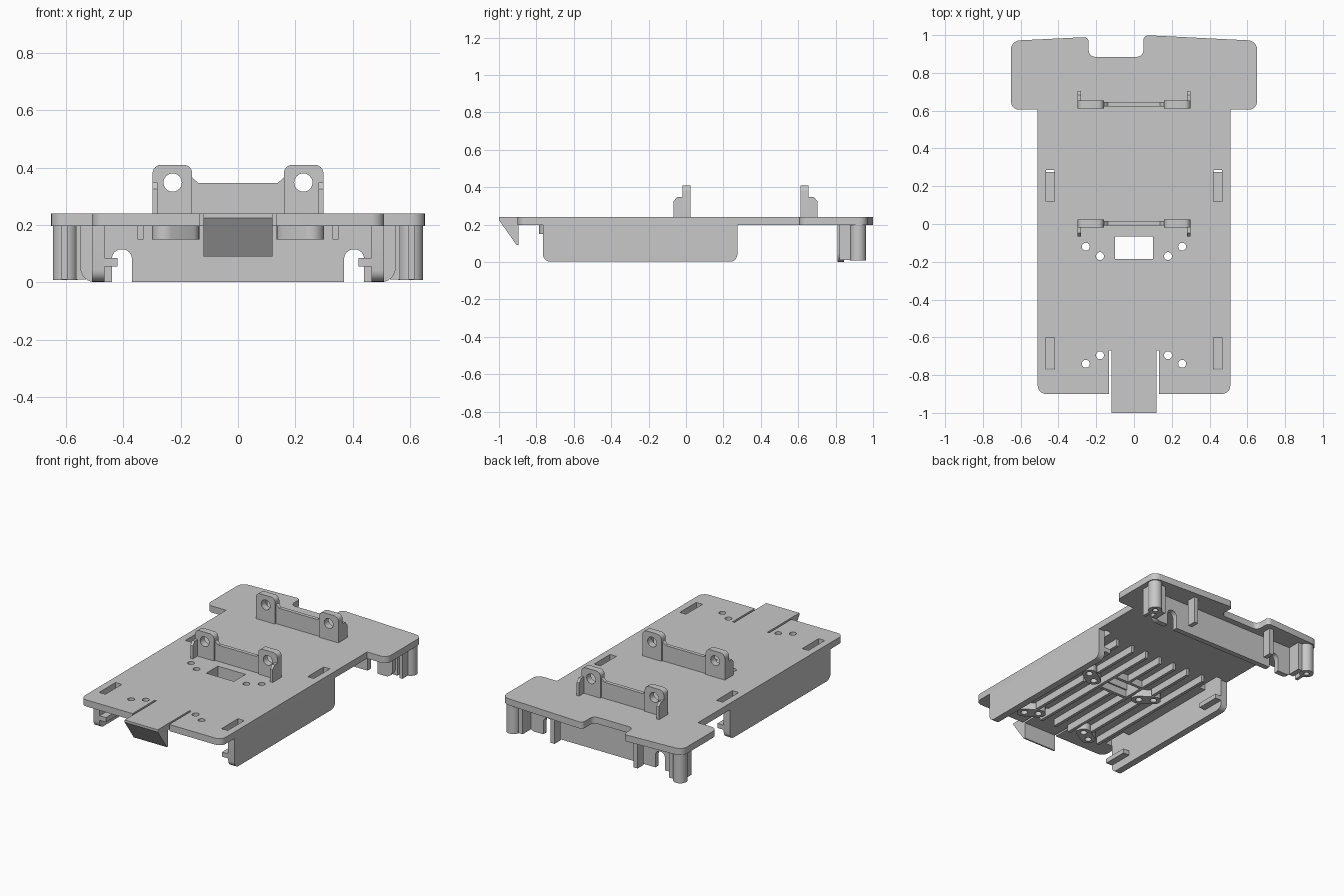
import bpy, bmesh, math
from mathutils import Vector

if "Cube" in bpy.data.objects:
    bpy.data.objects.remove(bpy.data.objects["Cube"])

grey = bpy.data.materials.new("light_grey")
grey.use_nodes = True
grey.diffuse_color = (0.58, 0.58, 0.58, 1)
grey.node_tree.nodes["Principled BSDF"].inputs["Base Color"].default_value = (0.58, 0.58, 0.58, 1)


def rounded(points, steps=6):
    """Closed outline from (u, v[, radius]) corners, with arcs at the corners."""
    out = []
    for i, p in enumerate(points):
        c = Vector(p[:2])
        r = p[2] if len(p) > 2 else 0
        if r == 0:
            out.append(c)
            continue
        a = (Vector(points[i - 1][:2]) - c).normalized()
        b = (Vector(points[(i + 1) % len(points)][:2]) - c).normalized()
        half = math.acos(max(-1, min(1, a.dot(b)))) / 2
        mid = c + (a + b).normalized() * r / math.sin(half)
        start, end = (c + d * r / math.tan(half) - mid for d in (a, b))
        t0 = math.atan2(start.y, start.x)
        turn = math.remainder(math.atan2(end.y, end.x) - t0, math.tau)
        out += [mid + Vector((math.cos(t0 + turn * k / steps), math.sin(t0 + turn * k / steps))) * r
                for k in range(steps + 1)]
    return out


def circle(u, v, r, n=24):
    return [Vector((u + r * math.cos(t * math.tau / n), v + r * math.sin(t * math.tau / n)))
            for t in range(n)]


def rect(u0, u1, v0, v1):
    return [(u0, v0), (u1, v0), (u1, v1), (u0, v1)]


def capsule(p, q, r):
    p, q = Vector(p), Vector(q)
    d = (q - p).normalized() * r
    n = Vector((-d.y, d.x))
    corners = [p - d + n, p - d - n, q + d - n, q + d + n]
    return rounded([(c.x, c.y, r * 0.99) for c in corners])


AXES = {"x": lambda u, v, w: (w, u, v),
        "y": lambda u, v, w: (u, w, v),
        "z": lambda u, v, w: (u, v, w)}


def slab(name, loops, axis, low, high):
    """Extrude a filled outline (later loops are holes) along an axis."""
    curve = bpy.data.curves.new(name, "CURVE")
    curve.dimensions, curve.fill_mode = "2D", "BOTH"
    curve.extrude = (high - low) / 2
    for loop in loops:
        s = curve.splines.new("POLY")
        s.points.add(len(loop) - 1)
        for pt, c in zip(s.points, loop):
            pt.co = (c[0], c[1], 0, 1)
        s.use_cyclic_u = True
    tmp = bpy.data.objects.new(name + "_outline", curve)
    bpy.context.collection.objects.link(tmp)
    dg = bpy.context.evaluated_depsgraph_get()
    mesh = bpy.data.meshes.new_from_object(tmp.evaluated_get(dg))
    bpy.data.objects.remove(tmp)
    bm = bmesh.new()
    bm.from_mesh(mesh)
    bmesh.ops.remove_doubles(bm, verts=bm.verts, dist=0.0002)
    for v in bm.verts:
        v.co = AXES[axis](v.co.x, v.co.y, v.co.z + (low + high) / 2)
    bmesh.ops.recalc_face_normals(bm, faces=bm.faces)
    bm.to_mesh(mesh)
    bm.free()
    mesh.materials.clear()
    mesh.materials.append(grey)
    obj = bpy.data.objects.new(name, mesh)
    bpy.context.collection.objects.link(obj)
    bpy.ops.object.select_all(action="DESELECT")
    obj.select_set(True)
    bpy.context.view_layer.objects.active = obj
    bpy.ops.object.shade_smooth_by_angle(angle=math.radians(35))


BOTTOM, TOP = 0.197, 0.24
RIB = 0.15
SIDES = (("left", 1), ("right", -1))
screw_pairs = [((s * 0.255, y0), (s * 0.18, y1))
               for s in (1, -1) for y0, y1 in ((-0.74, -0.695), (-0.12, -0.17))]

# Main plate with wide head, sprung tongue, slots and holes
outline = rounded([
    (0.51, -0.9, 0.045), (0.51, 0.605), (0.652, 0.605, 0.045), (0.652, 0.97, 0.05),
    (0.05, 1.0, 0.025), (0.05, 0.885, 0.035), (-0.24, 0.885, 0.035), (-0.24, 0.99, 0.025),
    (-0.652, 0.97, 0.05), (-0.652, 0.605, 0.045), (-0.51, 0.605), (-0.51, -0.9, 0.045),
    (-0.133, -0.9), (-0.133, -0.67), (-0.12, -0.67), (-0.12, -0.9),
    (0.12, -0.9), (0.12, -0.67), (0.133, -0.67), (0.133, -0.9)])
holes = [rect(-0.1, 0.1, -0.185, -0.065)]
for s in (1, -1):
    u0, u1 = sorted((s * 0.42, s * 0.465))
    holes += [rect(u0, u1, 0.12, 0.285), rect(u0, u1, -0.77, -0.6)]
holes += [circle(*p, 0.021) for pair in screw_pairs for p in pair]
slab("main_plate", [outline] + holes, "z", BOTTOM, TOP)

# Latch wedge at the tip of the tongue
slab("latch_wedge", [[(-1, TOP), (-1, 0.225), (-0.905, 0.09), (-0.895, 0.09),
                      (-0.895, BOTTOM), (-0.9, TOP)]], "x", -0.12, 0.12)

# Side rails with inward catches under the slots
for side, s in SIDES:
    lo, hi = sorted((s * 0.465, s * 0.51))
    slab(side + "_rail", [rounded([(-0.765, BOTTOM), (-0.765, 0.002, 0.04),
                                   (0.275, 0.002, 0.04), (0.275, BOTTOM)])], "x", lo, hi)
    lo, hi = sorted((s * 0.42, s * 0.467))
    for place, y0, y1 in (("front", -0.765, -0.6), ("back", 0.12, 0.275)):
        slab(f"{side}_{place}_catch", [rect(y0, y1, 0.055, 0.085)], "x", lo, hi)

# Screw bosses under the plate
for i, (p, q) in enumerate(screw_pairs):
    slab(f"screw_boss_{i + 1}", [capsule(p, q, 0.045), circle(*p, 0.021), circle(*q, 0.021)],
         "z", RIB, BOTTOM)

# Stiffening ribs, interrupted where they meet bosses or the opening
for x in (-0.34, -0.218, -0.11, 0, 0.11, 0.218, 0.34):
    spans = [(-0.75, 0.25)]
    if x == 0:
        spans = [(-0.75, -0.2), (-0.05, 0.25)]
    elif abs(x) == 0.218:
        spans = [(-0.66, -0.21), (-0.08, 0.25)]
    for y0, y1 in spans:
        slab("long_rib", [rect(x - 0.01, x + 0.01, y0, y1)], "z", RIB, BOTTOM)
for y in (-0.205, -0.055):
    slab("cross_rib", [rect(-0.12, 0.12, y - 0.01, y + 0.01)], "z", RIB, BOTTOM)

# Upright brackets: pierced lugs, thin web and small gussets
for place, y, d in (("front", 0.003, -1), ("back", 0.633, 1)):
    for side, s in SIDES:
        lug = rounded([(s * 0.16, TOP), (s * 0.298, TOP), (s * 0.298, 0.41, 0.03),
                       (s * 0.16, 0.41, 0.03)])
        slab(f"{place}_{side}_lug", [lug, circle(s * 0.228, 0.348, 0.032)], "y",
             y - 0.022, y + 0.022)
        lo, hi = sorted((s * 0.28, s * 0.298))
        slab(f"{place}_{side}_gusset",
             [[(y, TOP), (y + d * 0.07, TOP), (y + d * 0.07, 0.325),
               (y + d * 0.05, 0.348), (y, 0.348)]], "x", lo, hi)
    slab(place + "_web", [[(-0.165, TOP), (0.165, TOP), (0.165, 0.37), (0.138, 0.346),
                           (-0.138, 0.346), (-0.165, 0.37)]], "y", y - 0.012, y + 0.012)


# Head wall with two arched cable gaps
def arch(s):
    return [(s * 0.44, 0.002), (s * 0.44, 0.115, 0.033), (s * 0.37, 0.115, 0.033), (s * 0.37, 0.002)]


slab("head_wall", [rounded([(-0.55, BOTTOM), (-0.55, 0, 0.05)] + arch(-1)
                           + arch(1)[::-1] + [(0.55, 0, 0.05), (0.55, BOTTOM)])],
     "y", 0.81, 0.845)

# Corner posts, post webs and guide blades under the head
for side, s in SIDES:
    post = (s * 0.603, 0.92)
    slab(side + "_post", [circle(*post, 0.043), circle(*post, 0.017)], "z", 0.008, BOTTOM)
    slab(side + "_post_web", [rect(*sorted((s * 0.53, s * 0.565)), 0.84, 0.93)], "z", 0.01, BOTTOM)
    slab(side + "_post_stay", [rect(*sorted((s * 0.595, s * 0.615)), 0.82, 0.88)],
         "z", 0.01, BOTTOM)
    slab(side + "_blade", [rect(*sorted((s * 0.285, s * 0.315)), 0.89, 0.95)], "z", 0.02, BOTTOM)
